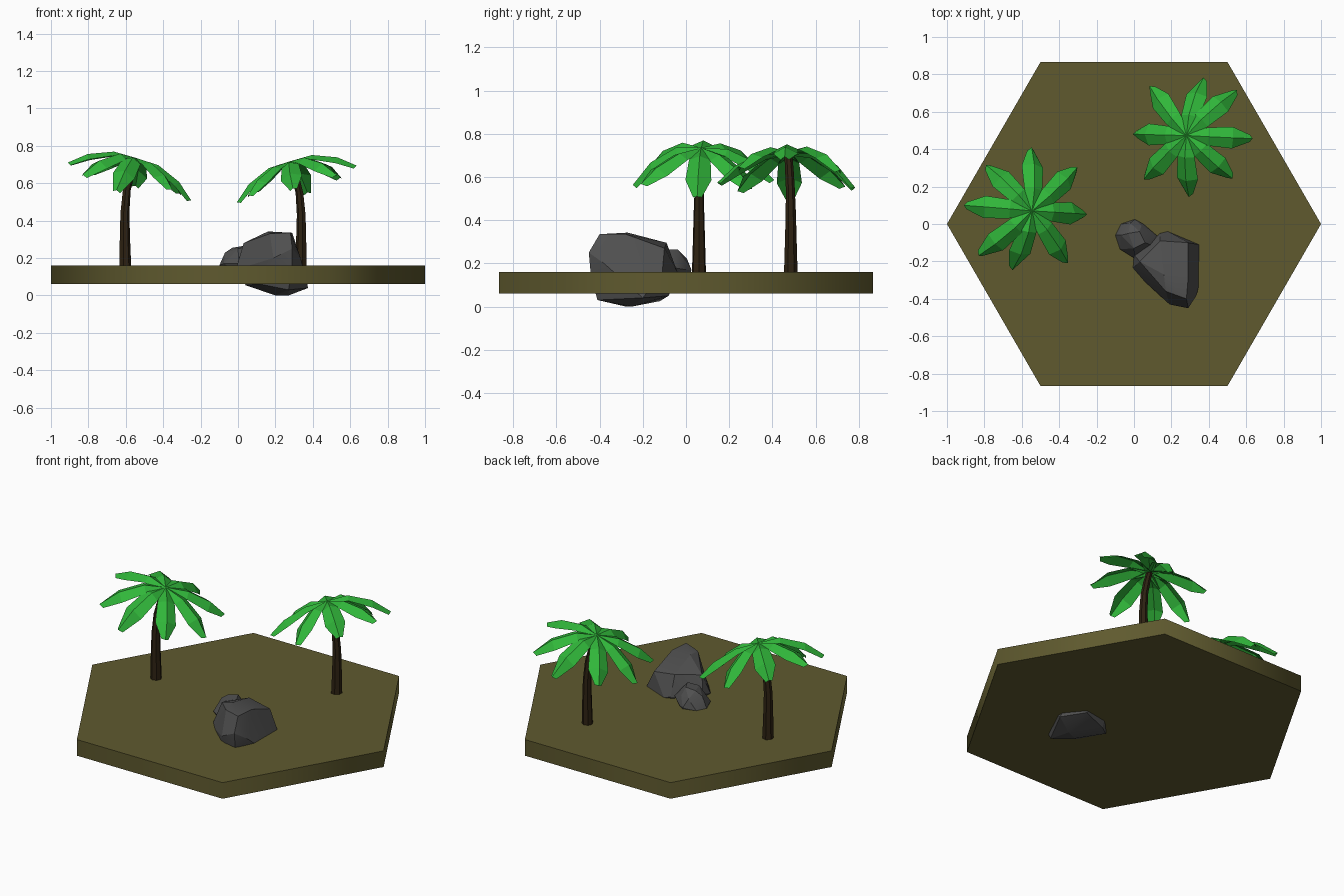
import bpy
import bmesh
from math import cos, sin, pi, radians
from mathutils import Matrix, Vector

cube = bpy.data.objects.get("Cube")
if cube:
    bpy.data.objects.remove(cube, do_unlink=True)


def material(name, rgb):
    mat = bpy.data.materials.new(name)
    mat.use_nodes = True
    mat.diffuse_color = (*rgb, 1)
    for node in mat.node_tree.nodes:
        if node.type == 'BSDF_PRINCIPLED':
            node.inputs["Base Color"].default_value = (*rgb, 1)
            node.inputs["Roughness"].default_value = 0.9
    return mat


SOIL = material("olive soil", (0.115, 0.102, 0.028))
STONE = material("grey stone", (0.08, 0.08, 0.08))
BARK = material("dark bark", (0.027, 0.016, 0.006))
LEAF = material("leaf green", (0.03, 0.47, 0.042))


def finish(bm, name, mat, matrix=None, smooth_angle=None):
    mesh = bpy.data.meshes.new(name)
    bm.to_mesh(mesh)
    bm.free()
    mesh.materials.append(mat)
    if smooth_angle:
        mesh.shade_smooth()
        mesh.set_sharp_from_angle(angle=radians(smooth_angle))
    obj = bpy.data.objects.new(name, mesh)
    if matrix:
        obj.matrix_world = matrix
    bpy.context.collection.objects.link(obj)
    return obj


def tube(bm, rings, sides):
    """Closed tube through (centre, radius) rings."""
    loops = []
    for centre, radius in rings:
        loops.append([bm.verts.new(Vector(centre) + radius * Vector(
            (cos(2 * pi * i / sides), sin(2 * pi * i / sides), 0)))
            for i in range(sides)])
    for low, high in zip(loops, loops[1:]):
        for i in range(sides):
            j = (i + 1) % sides
            bm.faces.new((low[i], low[j], high[j], high[i]))
    bm.faces.new(loops[0][::-1])
    bm.faces.new(loops[-1])


def rock(name, points):
    """Faceted boulder: convex hull of its corners, nearly flat facets merged."""
    bm = bmesh.new()
    for p in points:
        bm.verts.new(p)
    result = bmesh.ops.convex_hull(bm, input=bm.verts[:])
    loose = [v for v in bm.verts if not v.link_faces]
    bmesh.ops.delete(bm, geom=loose, context='VERTS')
    bmesh.ops.dissolve_limit(bm, angle_limit=radians(6), verts=bm.verts[:], edges=bm.edges[:])
    bmesh.ops.recalc_face_normals(bm, faces=bm.faces[:])
    finish(bm, name, STONE, smooth_angle=18)


# Hexagonal ground slab
bm = bmesh.new()
tube(bm, [((0, 0, 0.06), 1), ((0, 0, 0.16), 1)], 6)
finish(bm, "ground_slab", SOIL, smooth_angle=70)

# Boulders
rock("large_boulder", [
    (.17, -.36, .33), (.28, -.40, .335), (.16, -.27, .342), (.29, -.28, .335),
    (.29, -.1, .27), (.14, -.09, .295), (.03, -.2, .28),
    (.14, -.05, .17), (.18, -.04, .16), (.347, -.11, .16), (.335, -.38, .2),
    (.29, -.45, .25), (.29, -.44, .14), (.19, -.43, .2), (.06, -.31, .16),
    (-.005, -.235, .16), (0, -.165, .18),
    (.375, -.2, .04), (.27, -.41, .03), (.2, -.28, 0), (.27, -.25, 0),
    (.13, -.12, .025), (.04, -.2, .055), (.28, -.08, .05), (.12, -.36, .06)])
rock("small_boulder", [
    (-.03, -.05, .255), (.03, -.04, .265), (.06, -.1, .265), (0, -.13, .25),
    (-.07, -.06, .228), (-.02, .005, .22), (.04, -.01, .22),
    (.005, .025, .17), (.05, 0, .17), (.12, -.06, .18), (.11, -.12, .2),
    (.005, -.185, .17), (-.075, -.135, .17), (-.1, -.06, .16), (-.07, 0, .16),
    (.01, .01, .12), (-.08, -.07, .12), (.01, -.16, .12), (.1, -.1, .12)])

# Palm trees: crown sits at the end of a leaning trunk and tips the same way
CROWN = Vector((0.059, 0.01, 0.575))
TILT = Matrix.Translation(CROWN) @ Matrix.Rotation(radians(17), 4, 'Y')
# Fronds: direction in degrees, length, droop
FRONDS = [(-3, .348, 1), (39, .37, .85), (83, .342, 1.1), (131, .325, 1.1),
          (175, .343, 1), (224, .345, 1.3), (261, .32, 1.5), (310, .364, .8)]
# Frond profile: share of length, ridge drop, half width, edge drop
PROFILE = [(0, 0, .02, .012), (.36, -.002, .05, .022),
           (.74, -.055, .06, .028), (1, -.13, .02, .01)]


def palm(name, location, turn, scale):
    place = (Matrix.Translation(location) @ Matrix.Rotation(radians(turn), 4, 'Z')
             @ Matrix.Scale(scale, 4))
    # Trunk
    bm = bmesh.new()
    tube(bm, [((0, 0, -.03), .034), ((-.002, 0, .14), .029), ((-.002, 0, .28), .025),
              ((.008, .002, .4), .022), ((.03, .006, .49), .021),
              ((.054, .01, .565), .019)], 7)
    finish(bm, name + "_trunk", BARK, place)

    # Fronds with a raised midrib
    bm = bmesh.new()
    for direction, length, droop in FRONDS:
        spin = TILT @ Matrix.Rotation(radians(direction), 4, 'Z')
        rows = []
        for share, drop, half, edge in PROFILE:
            x, z = share * length, drop * droop
            rows.append([bm.verts.new(spin @ Vector(p)) for p in (
                (x - .02 * share, -half, z - edge), (x, 0, z), (x - .02 * share, half, z - edge))])
        for a, b in zip(rows, rows[1:]):
            for i in range(2):
                bm.faces.new((a[i], b[i], b[i + 1], a[i + 1]))
    finish(bm, name + "_fronds", LEAF, place)


palm("left_palm", (0.337, 0.485, 0.16), 182, 0.97)
palm("right_palm", (-0.604, 0.06, 0.16), 0, 1)
